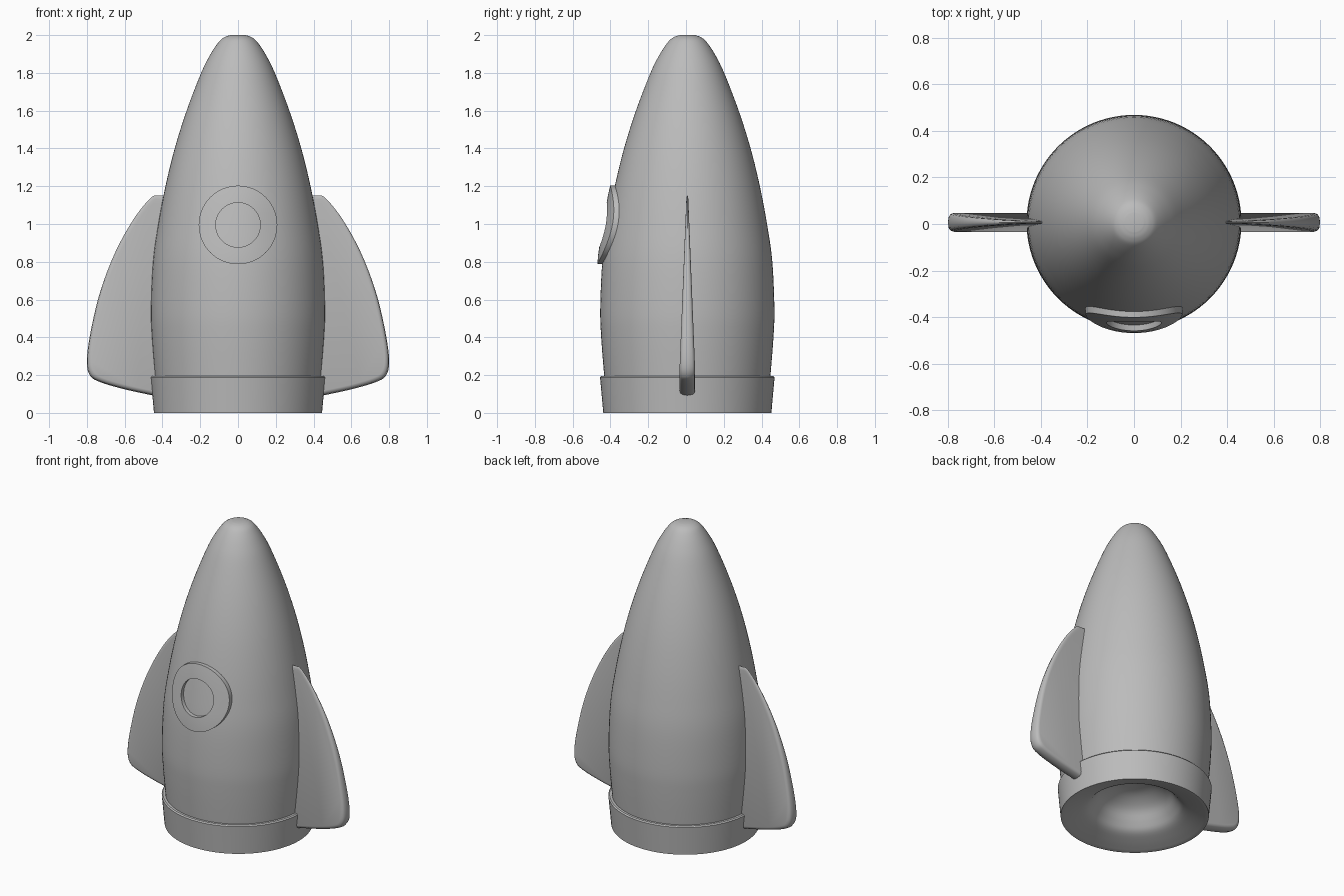
import bpy, bmesh, math
from mathutils import Vector

CY = 0.007          # the body axis sits slightly behind centre
SIDES = 96

cube = bpy.data.objects.get("Cube")
if cube:
    bpy.data.objects.remove(cube, do_unlink=True)

grey = bpy.data.materials.new("plain grey")
grey.use_nodes = True
COLOUR = (0.5, 0.5, 0.5, 1)
grey.diffuse_color = COLOUR
grey.node_tree.nodes["Principled BSDF"].inputs["Base Color"].default_value = COLOUR


def finish(name, bm, angle=35):
    bmesh.ops.remove_doubles(bm, verts=bm.verts, dist=1e-5)
    bmesh.ops.recalc_face_normals(bm, faces=bm.faces)
    mesh = bpy.data.meshes.new(name)
    bm.to_mesh(mesh)
    bm.free()
    ob = bpy.data.objects.new(name, mesh)
    bpy.context.collection.objects.link(ob)
    mesh.materials.append(grey)
    bpy.ops.object.select_all(action="DESELECT")
    bpy.context.view_layer.objects.active = ob
    ob.select_set(True)
    bpy.ops.object.shade_smooth_by_angle(angle=math.radians(angle))
    return ob


def smooth_path(points, steps):
    """Catmull-Rom curve through 2D points."""
    p = [Vector(q) for q in points]
    p = [2 * p[0] - p[1]] + p + [2 * p[-1] - p[-2]]
    out = []
    for a, b, c, d in zip(p, p[1:], p[2:], p[3:]):
        for i in range(steps):
            t = i / steps
            out.append(0.5 * (2 * b + (c - a) * t + (2 * a - 5 * b + 4 * c - d) * t * t
                              + (3 * b - a - 3 * c + d) * t ** 3))
    return out + [p[-2]]


def loft(bm, rings, wrap=False):
    pairs = list(zip(rings, rings[1:])) + ([(rings[-1], rings[0])] if wrap else [])
    for lower, upper in pairs:
        n = len(lower)
        for i in range(n):
            j = (i + 1) % n
            bm.faces.new((lower[i], lower[j], upper[j], upper[i]))


def lathe(name, profile, cap_end=True):
    bm = bmesh.new()
    rings = [[bm.verts.new((r * math.cos(math.tau * i / SIDES),
                            CY + r * math.sin(math.tau * i / SIDES), z))
              for i in range(SIDES)] for r, z in profile]
    loft(bm, rings)
    if cap_end:
        bm.faces.new(rings[-1])
    return finish(name, bm)


# Hull
hull = smooth_path([(.435, .15), (.442, .22), (.456, .4), (.461, .55), (.45, .8),
                    (.422, 1.0), (.384, 1.2), (.335, 1.4), (.272, 1.6), (.195, 1.8),
                    (.145, 1.9), (.10, 1.966), (.07, 1.99), (.04, 2.0)], 5)
lathe("hull", hull)


def hull_radius(z):
    for a, b in zip(hull, hull[1:]):
        if a.y <= z <= b.y:
            return a.x + (b.x - a.x) * (z - a.y) / (b.y - a.y)


# Base collar with a hollow nozzle underneath
nozzle = smooth_path([(.44, 0), (.36, .025), (.29, .055), (.25, .1), (.2, .165),
                      (.11, .215), (.01, .23)], 4)
lathe("base_collar", [(.41, .195), (.455, .195), (.462, .188), (.445, 0)] + nozzle)

# Porthole frame wrapped onto the hull
bm = bmesh.new()
rings = []
for radius, lift in [(.208, -.03), (.208, .025), (.163, .026), (.118, .025), (.118, -.03)]:
    ring = []
    for i in range(64):
        a = math.tau * i / 64
        x, z = radius * math.cos(a), .995 + radius * math.sin(a)
        ring.append(bm.verts.new((x, CY - math.sqrt((hull_radius(z) + lift) ** 2 - x * x), z)))
    rings.append(ring)
loft(bm, rings, wrap=True)
finish("porthole_frame", bm)

# Tapered side fins with rounded rims
outline = smooth_path([(.42, 1.15), (.46, 1.14), (.55, 1.03), (.65, .85), (.73, .64),
                       (.78, .43), (.8, .28), (.785, .2), (.73, .163), (.6, .125),
                       (.44, .09)], 5)
outline = [Vector((.38, 1.15))] + outline + [Vector((.38, .085))]
centre = Vector((.4, .5))
for side, label in ((1, "left"), (-1, "right")):
    bm = bmesh.new()
    rings = []
    for k, shrink in [(-1, .06), (-.9, .03), (-.65, .01), (0, 0), (.65, .01), (.9, .03), (1, .06)]:
        ring = []
        for p in outline:
            q = centre + (p - centre) * (1 - shrink)
            half = .041 - .035 * min(1, max(0, (p.y - .22) / .93))
            ring.append(bm.verts.new((side * q.x, CY + k * half, q.y)))
        rings.append(ring)
    loft(bm, rings)
    bm.faces.new(rings[0])
    bm.faces.new(rings[-1])
    finish(label + "_fin", bm, 50)
